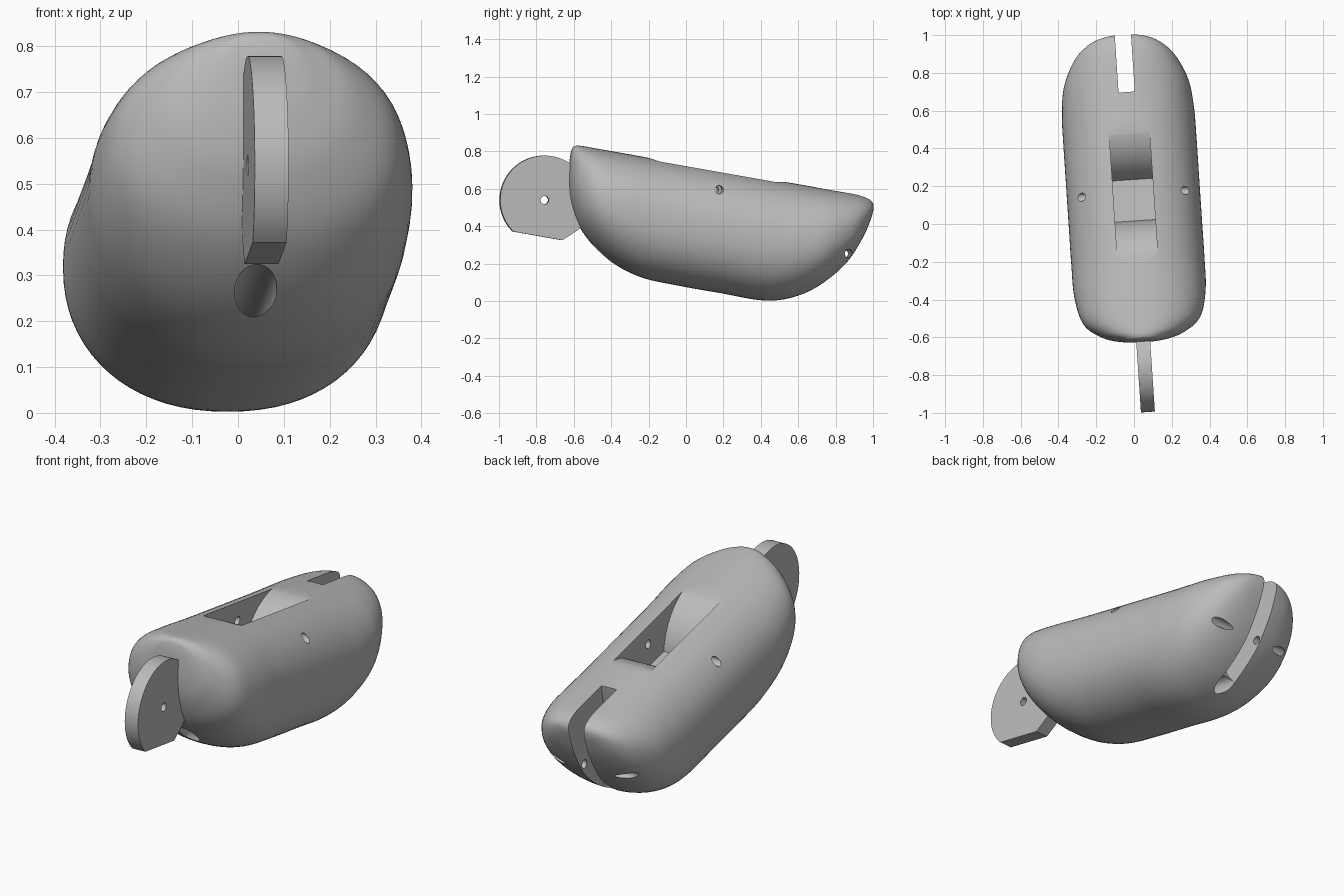
import bpy, bmesh, math
from mathutils import Matrix, Vector

if "Cube" in bpy.data.objects:
    bpy.data.objects.remove(bpy.data.objects["Cube"], do_unlink=True)

grey = bpy.data.materials.new("plain grey")
grey.use_nodes = True
colour = (0.5, 0.5, 0.5, 1)
grey.diffuse_color = colour
grey.node_tree.nodes["Principled BSDF"].inputs["Base Color"].default_value = colour


def make_object(name, bm):
    bmesh.ops.recalc_face_normals(bm, faces=bm.faces[:])
    mesh = bpy.data.meshes.new(name)
    bm.to_mesh(mesh)
    bm.free()
    mesh.materials.append(grey)
    obj = bpy.data.objects.new(name, mesh)
    bpy.context.collection.objects.link(obj)
    return obj


def prism(name, outline, half):
    """Side outline (y, z) extruded evenly to both sides of the middle plane."""
    bm = bmesh.new()
    face = bm.faces.new([bm.verts.new((-half, y, z)) for y, z in outline])
    moved = bmesh.ops.extrude_face_region(bm, geom=[face])["geom"]
    bmesh.ops.translate(bm, vec=(2 * half, 0, 0),
                        verts=[v for v in moved if isinstance(v, bmesh.types.BMVert)])
    return make_object(name, bm)


def arc(y, z, r, start, end, steps=32):
    angles = [math.radians(start + (end - start) * i / steps) for i in range(steps + 1)]
    return [(y + r * math.cos(a), z + r * math.sin(a)) for a in angles]


def pin_hole(y, z):
    return prism("pin_hole_cutter", arc(y, z, 0.022, 0, 350, 35), 0.6)


def cut(obj, cutter):
    mod = obj.modifiers.new("cut", "BOOLEAN")
    mod.operation, mod.solver, mod.object = "DIFFERENCE", "EXACT", cutter
    bpy.context.view_layer.objects.active = obj
    bpy.ops.object.modifier_apply(modifier=mod.name)
    bpy.data.objects.remove(cutter, do_unlink=True)


def spline(points, steps=6):
    """Smooth path through all stations."""
    pts = [Vector(p) for p in points]
    pts = [pts[0]] + pts + [pts[-1]]
    path = []
    for a, b, c, d in zip(pts, pts[1:], pts[2:], pts[3:]):
        for i in range(steps):
            t = i / steps
            path.append(0.5 * (2 * b + (c - a) * t + (2 * a - 5 * b + 4 * c - d) * t ** 2
                               + (3 * b - a - 3 * c + d) * t ** 3))
    return path + [pts[-1]]


# Body: rounded cross-sections lofted along y (y, half width, bottom, top)
TOP = 0.715
stations = [
    (-0.744, 0, 0.66, 0.66), (-0.74, 0.07, 0.61, 0.695), (-0.725, 0.13, 0.50, 0.71),
    (-0.688, 0.22, 0.387, TOP), (-0.604, 0.31, 0.259, TOP), (-0.452, 0.348, 0.144, TOP),
    (-0.268, 0.353, 0.08, TOP), (-0.05, 0.353, 0.069, TOP), (0.18, 0.353, 0.069, TOP),
    (0.394, 0.353, 0.069, TOP), (0.54, 0.35, 0.105, TOP), (0.677, 0.33, 0.19, TOP),
    (0.804, 0.265, 0.335, TOP), (0.872, 0.18, 0.49, 0.702), (0.898, 0.09, 0.6, 0.68),
    (0.904, 0, 0.65, 0.65)]


def section(station, sides=72, power=2 / 2.2):
    y, half, low, high = station
    ring = []
    for i in range(sides):
        a = math.tau * i / sides
        c, s = math.cos(a), math.sin(a)
        ring.append((half * math.copysign(abs(c) ** power, c), y,
                     (low + high) / 2 + (high - low) / 2 * math.copysign(abs(s) ** power, s)))
    return ring


path = spline(stations)
bm = bmesh.new()
rings = [[bm.verts.new(p) for p in section(s)] for s in path[1:-1]]
for r, q in zip(rings, rings[1:]):
    for i in range(len(r)):
        j = (i + 1) % len(r)
        bm.faces.new((r[i], r[j], q[j], q[i]))
for ring, end in ((rings[0], path[0]), (rings[-1], path[-1])):
    pole = bm.verts.new((0, end[0], end[2]))
    for i in range(len(ring)):
        bm.faces.new((ring[i], ring[(i + 1) % len(ring)], pole))
body = make_object("body", bm)

# Top pocket with two convex ramps falling to a flat floor
ramp = 0.3
pocket = (arc(-0.36, TOP - ramp, ramp, 90, 14.5) + arc(0.443, TOP - ramp, ramp, 165.5, 90)
          + [(0.443, 0.9), (-0.36, 0.9)])
cut(body, prism("pocket_cutter", pocket, 0.107))

# Rear hinge slot, open at the top, back and underside
slot = [(0.585, 0.9)] + arc(0.8, 0.395, 0.24, 153.6, 270) + [(1.2, 0.155), (1.2, 0.9)]
cut(body, prism("slot_cutter", slot, 0.043))

# Cord tunnel running lengthwise near the underside
bm = bmesh.new()
bmesh.ops.create_cone(bm, cap_ends=True, segments=32, radius1=0.046, radius2=0.046, depth=1.55,
                      matrix=Matrix.Translation((0, -0.05, 0.178)) @ Matrix.Rotation(math.pi / 2, 4, "X"))
cut(body, make_object("tunnel_cutter", bm))

# Cross pin holes
cut(body, pin_hole(0.055, 0.609))
cut(body, pin_hole(0.8, 0.395))

# Front hinge tab: disc with a flat underside and a sloped lower corner
tab = prism("hinge_tab", arc(-0.841, 0.395, 0.238, 0, 235, 56) + [(-0.71, 0.2), (-0.63, 0.275)], 0.037)
cut(tab, pin_hole(-0.841, 0.395))

# Shading and the resting tilt
tilt = (Matrix.Translation((0.0075, 0, 0.005)) @ Matrix.Rotation(math.radians(3.8), 4, "Z")
        @ Matrix.Rotation(math.radians(-10), 4, "X"))
for obj in (body, tab):
    obj.data.transform(tilt)
    bpy.ops.object.select_all(action="DESELECT")
    obj.select_set(True)
    bpy.context.view_layer.objects.active = obj
    bpy.ops.object.shade_smooth_by_angle(angle=math.radians(30))
